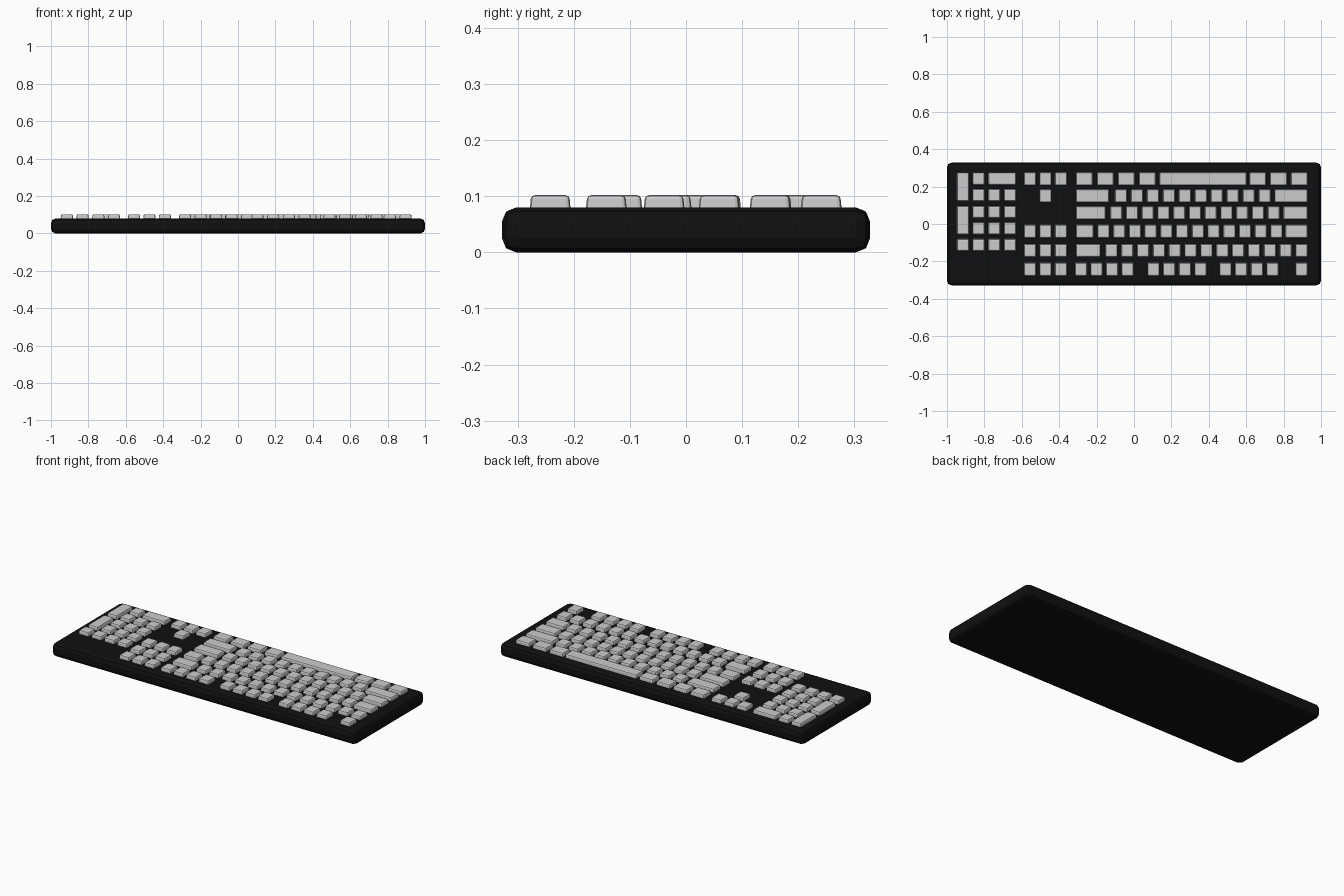
import bpy, bmesh

if "Cube" in bpy.data.objects:
    bpy.data.objects.remove(bpy.data.objects["Cube"])

KEY_W, KEY_D = 0.068, 0.074
Z0, Z1 = 0.07, 0.102


def new_object(name, bm):
    bmesh.ops.recalc_face_normals(bm, faces=bm.faces)
    mesh = bpy.data.meshes.new(name)
    bm.to_mesh(mesh)
    bm.free()
    obj = bpy.data.objects.new(name, mesh)
    bpy.context.collection.objects.link(obj)
    return obj


def bevel(obj, width, segments):
    mod = obj.modifiers.new("bevel", 'BEVEL')
    mod.width, mod.segments, mod.limit_method = width, segments, 'ANGLE'


def add_key(bm, x0, x1, y0, y1):
    # Keycap: box with a slightly smaller top
    t = 0.003
    rings = []
    for z, d in ((Z0, 0), (Z1, t)):
        rings.append([bm.verts.new(p) for p in (
            (x0 + d, y0 + d, z), (x1 - d, y0 + d, z),
            (x1 - d, y1 - d, z), (x0 + d, y1 - d, z))])
    low, top = rings
    bm.faces.new(low[::-1])
    bm.faces.new(top)
    for i in range(4):
        j = (i + 1) % 4
        bm.faces.new((low[i], low[j], top[j], top[i]))


def run(x0, x1, n, w=KEY_W):
    # n equal keys spread from x0 to x1
    step = (x1 - x0 - w) / max(n - 1, 1)
    return [(x0 + i * step, x0 + i * step + w) for i in range(n)]


def build_keys(name, rows, depth):
    bm = bmesh.new()
    for y, spans in rows:
        for x0, x1 in spans:
            add_key(bm, x0, x1, y - depth / 2, y + depth / 2)
    return bm, name


def finish(bm, name):
    bevel(new_object(name, bm), 0.007, 2)


# Case
bm = bmesh.new()
bmesh.ops.create_cube(bm, size=1)
for v in bm.verts:
    v.co.x *= 2.0
    v.co.y *= 0.656
    v.co.z = (v.co.z + 0.5) * 0.08
case = new_object("keyboard_case", bm)
bevel(case, 0.025, 2)
black = bpy.data.materials.new("black_plastic")
black.diffuse_color = (0.005, 0.005, 0.005, 1)
black.use_nodes = True
black.node_tree.nodes["Principled BSDF"].inputs["Base Color"].default_value = black.diffuse_color
case.data.materials.append(black)

# Main block
L, R = -0.312, 0.93
ROW = [0.241, 0.150, 0.059, -0.039, -0.142, -0.242]
main_rows = [
    (ROW[0], run(L, 0.118, 4, 0.093) + [(0.134, 0.604)] + run(0.615, R, 3, 0.093)),
    (ROW[1], [(L, -0.132)] + run(-0.104, 0.733, 10) + [(0.749, R)]),
    (ROW[2], [(L, -0.150)] + run(-0.129, 0.781, 11) + [(0.796, R)]),
    (ROW[3], [(L, -0.214)] + run(-0.197, 0.796, 12) + [(0.807, R)]),
    (ROW[4], [(L, -0.178)] + run(-0.155, R, 13)),
    (ROW[5], run(-0.317, 0.0, 4) + run(0.07, 0.39, 4) + run(0.455, 0.775, 4)
     + [(R - KEY_W, R)]),
]
finish(*build_keys("main_keys", main_rows, KEY_D))

# Navigation and arrow keys
nav = run(-0.590, -0.357, 3)
nav_rows = [(ROW[0], nav), (ROW[1], nav[1:2])] + [(ROW[i], nav) for i in (3, 4, 5)]
finish(*build_keys("navigation_keys", nav_rows, KEY_D))

# Number pad with two tall keys and one wide key
pad = run(-0.949, -0.629, 4)
PY = [0.242, 0.154, 0.064, -0.024, -0.112]
pad_rows = [(PY[0], [pad[1], (pad[2][0], pad[3][1])])]
pad_rows += [(PY[i], pad[1:]) for i in (1, 2, 3)] + [(PY[4], pad)]
bm, name = build_keys("number_pad_keys", pad_rows, 0.069)
for a, b in ((0, 1), (2, 3)):
    add_key(bm, *pad[0], PY[b] - 0.0345, PY[a] + 0.0345)
finish(bm, name)
